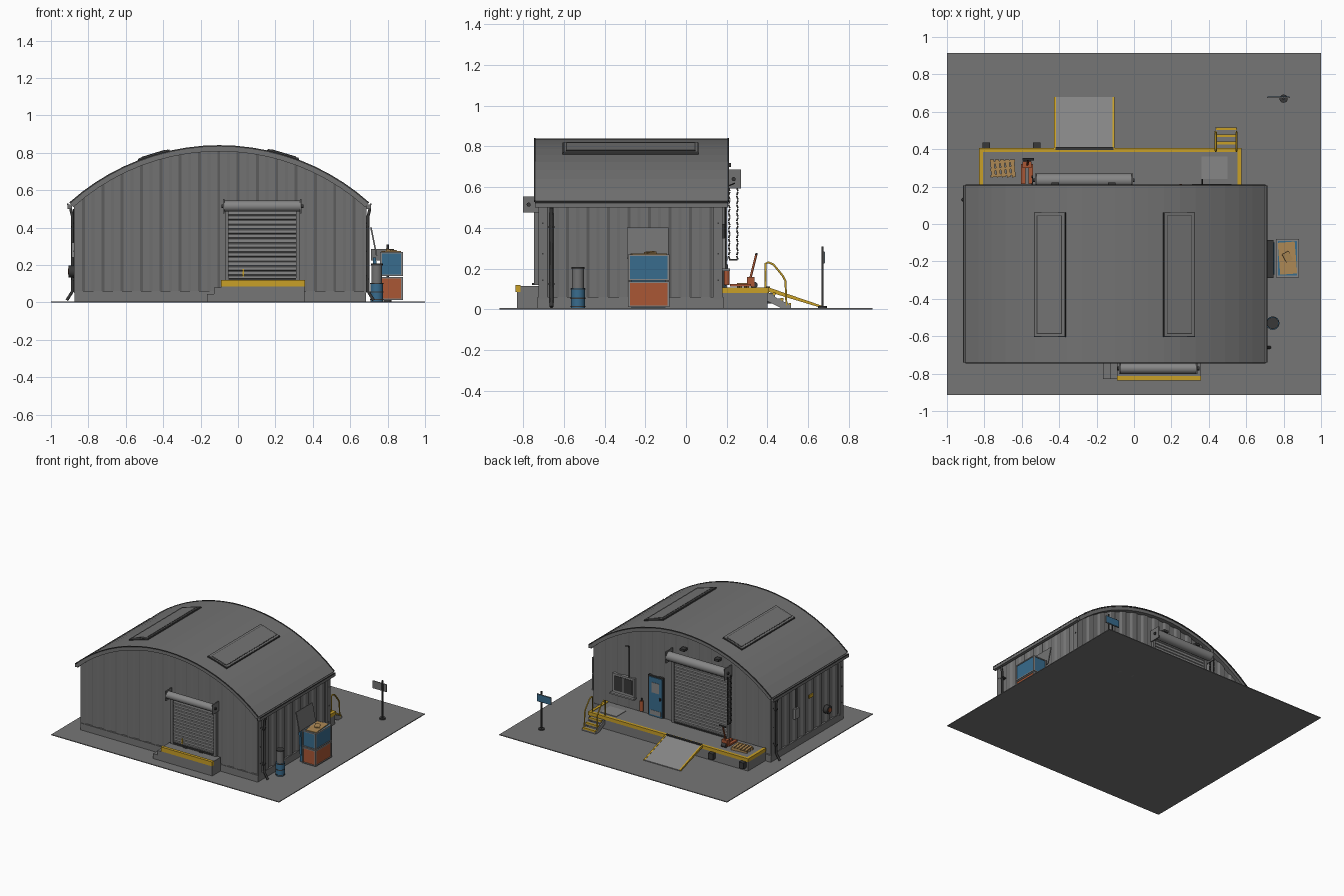
import bpy, bmesh, math
from mathutils import Matrix, Vector, Euler

if "Cube" in bpy.data.objects:
    bpy.data.objects.remove(bpy.data.objects["Cube"])


def colour(name, r, g, b):
    mat = bpy.data.materials.new(name)
    mat.use_nodes = True
    mat.diffuse_color = (r, g, b, 1)
    mat.node_tree.nodes["Principled BSDF"].inputs["Base Color"].default_value = (r, g, b, 1)
    return mat


concrete = colour("concrete grey", .18, .18, .18)
sheet = colour("sheet metal grey", .17, .17, .17)
steel = colour("light steel grey", .24, .24, .24)
dark = colour("dark grey", .04, .04, .04)
yellow = colour("safety yellow", .58, .35, .02)
blue = colour("blue paint", .04, .15, .27)
orange = colour("orange red paint", .4, .095, .035)
tan = colour("cardboard tan", .42, .25, .09)


def finish(name, bm, mat, smooth=False):
    mesh = bpy.data.meshes.new(name)
    bm.to_mesh(mesh)
    bm.free()
    mesh.materials.append(mat)
    for face in mesh.polygons:
        face.use_smooth = smooth and len(face.vertices) == 4
    obj = bpy.data.objects.new(name, mesh)
    bpy.context.scene.collection.objects.link(obj)
    return obj


def box(name, low, high, mat, turn=(0, 0, 0)):
    low, high = Vector(low), Vector(high)
    bm = bmesh.new()
    place = Matrix.LocRotScale((low + high) / 2, Euler(turn), high - low)
    bmesh.ops.create_cube(bm, size=1, matrix=place)
    return finish(name, bm, mat)


def rod(name, start, end, radius, mat, sides=16):
    start, end = Vector(start), Vector(end)
    along = end - start
    place = Matrix.Translation((start + end) / 2) @ along.to_track_quat("Z", "Y").to_matrix().to_4x4()
    bm = bmesh.new()
    bmesh.ops.create_cone(bm, cap_ends=True, segments=sides, radius1=radius, radius2=radius,
                          depth=along.length, matrix=place)
    return finish(name, bm, mat, smooth=True)


def tube(name, path, radius, mat):
    curve = bpy.data.curves.new(name, "CURVE")
    curve.dimensions = "3D"
    curve.bevel_depth = radius
    curve.bevel_resolution = 1
    curve.use_fill_caps = True
    spline = curve.splines.new("POLY")
    spline.points.add(len(path) - 1)
    for point, spot in zip(spline.points, path):
        point.co = (*spot, 1)
    curve.materials.append(mat)
    obj = bpy.data.objects.new(name, curve)
    bpy.context.scene.collection.objects.link(obj)


def prism(name, outline, axis, start, end, mat):
    """Extrude a flat outline (side, height) along x or y."""
    bm = bmesh.new()
    spot = lambda a, b, t: (t, a, b) if axis == "x" else (a, t, b)
    near, far = [[bm.verts.new(spot(a, b, t)) for a, b in outline] for t in (start, end)]
    bm.faces.new(near)
    bm.faces.new(far)
    for i in range(len(near)):
        bm.faces.new((near[i - 1], near[i], far[i], far[i - 1]))
    bmesh.ops.recalc_face_normals(bm, faces=bm.faces)
    return finish(name, bm, mat)


# Building limits and roof arc
left, right, front, back = -.87, .68, -.725, .18
middle, radius, crown = -.1, 1.2, .838
sweep = math.asin(.8 / radius)


def arc(x, r=radius):
    return crown - radius + math.sqrt(r * r - (x - middle) ** 2)


def ribbed_wall(name, start, end, top):
    start, end = Vector(start), Vector(end)
    along = (end - start).normalized()
    out = Vector((along.y, -along.x))
    bm = bmesh.new()
    pitch = (end - start).length / round((end - start).length / .1)
    columns = []
    for rib in range(round((end - start).length / pitch)):
        for shift, depth in ((0, 0), (.35, 0), (.5, -.01), (.85, -.01)):
            p = start + along * pitch * (rib + shift) + out * depth
            columns.append(p)
    columns.append(end)
    pairs = [(bm.verts.new((*p, .05)), bm.verts.new((*p, top(p.x)))) for p in columns]
    for (a, b), (c, d) in zip(pairs, pairs[1:]):
        bm.faces.new((a, c, d, b))
    finish(name, bm, sheet)


# Ground, plinth and walls
box("ground_slab", (-1, -.915, 0), (1, .915, .006), concrete)
box("plinth", (left - .004, front - .004, .004), (right + .004, back + .004, .06), concrete)
gable = lambda x: arc(x, radius - .015)
eave = lambda x: .525
ribbed_wall("front_wall", (left, front), (right, front), gable)
ribbed_wall("right_wall", (right, front), (right, back), eave)
ribbed_wall("back_wall", (right, back), (left, back), gable)
ribbed_wall("left_wall", (left, back), (left, front), eave)
for x in (left, right):
    for y, inward in ((front, .045), (back, -.045)):
        low, high = sorted((y, y + inward))
        box("corner_trim", (x - .006, low, .05), (x + .006, high, .52), sheet)
        for z in (.14, .27, .42):
            box("trim_bolt", (x - .009, y + inward / 2 - .004, z), (x + .009, y + inward / 2 + .004, z + .008), dark)

# Arched roof with gutters and rooflights
steps = [sweep * (i / 10 - 1) for i in range(21)]
ring = lambda r, angles: [(middle + r * math.sin(a), crown - radius + r * math.cos(a)) for a in angles]
prism("roof", ring(radius, steps) + ring(radius - .03, steps[::-1]), "y", -.742, .207, sheet)
for y in (-.747, .204):
    prism("roof_edge_trim", ring(radius + .003, steps) + ring(radius - .005, steps[::-1]), "y", y, y + .008, dark)
for side in (-1, 1):
    x = middle + side * .8
    box("gutter", (x - .012, -.74, .5), (x + .012, .205, .524), sheet)
    box("gutter_lip", (x + side * .009 - .004, -.74, .52), (x + side * .009 + .004, .205, .528), dark)
for x in (-.45, .24):
    tilt = math.asin((x - middle) / radius)
    z = arc(x)
    for name, half, y0, y1, lift, mat in (("rooflight_frame", .088, -.605, .062, .006, dark),
                                         ("rooflight_curb", .084, -.6, .058, .009, sheet),
                                         ("rooflight_seam", .07, -.588, .046, .0105, dark),
                                         ("rooflight_panel", .066, -.584, .042, .012, sheet)):
        box(name, (x - half, y0, z - lift), (x + half, y1, z + lift), mat, (0, tilt, 0))


def roller_door(name, x0, x1, wall, out, low, high, drum_r):
    """Slatted shutter, guides, drum and end brackets; out is the facing sign."""
    slats = []
    count = round((high - low) / .025)
    for i in range(count):
        z = low + (high - low) * i / count
        slats += [(wall + out * .006, z), (wall + out * .012, z + .004), (wall + out * .012, z + .021)]
    prism(name + "_slats", slats + [(wall + out * .006, high), (wall - out * .01, high), (wall - out * .01, low)],
          "x", x0, x1, steel)
    near, far = sorted((wall, wall + out * .022))
    for x in (x0, x1):
        box(name + "_guide", (x - .01, near, low), (x + .01, far, high), sheet)
    box(name + "_bottom_bar", (x0, near, low), (x1, far, low + .012), dark)
    y = wall + out * (drum_r + .018)
    rod(name + "_drum", (x0 - .015, y, high), (x1 + .015, y, high), drum_r, steel)
    near, far = sorted((wall, y + out * drum_r))
    for x in (x0 - .015, x1 + .015):
        box(name + "_bracket", (x - .004, near, high - drum_r - .01), (x + .004, far, high + drum_r + .01), sheet)
        rod(name + "_axle", (x - .014, y, high), (x + .014, y, high), .01, dark)


roller_door("front_shutter", -.06, .32, front, -1, .12, .515, .029)
roller_door("back_shutter", -.51, -.025, back, 1, .1, .64, .036)
for x in (.06, .2):
    box("shutter_stop", (x - .015, -.755, .12), (x + .015, -.735, .13), dark)
box("shutter_handle", (.025, -.742, .14), (.031, -.736, .18), yellow)

# Front dock and steps
box("front_dock", (-.09, -.83, 0), (.355, front, .115), concrete)
box("front_dock_edge", (-.092, -.836, .085), (.357, -.812, .12), yellow)
box("front_step_low", (-.165, -.83, 0), (-.09, front, .045), concrete)
box("front_step_high", (-.128, -.83, 0), (-.09, front, .08), concrete)

# Back loading dock
box("back_dock", (-.825, back, 0), (.57, .4, .103), concrete)
box("dock_edge_long", (-.83, .385, .08), (.575, .407, .107), yellow)
for x in (-.83, .553):
    box("dock_edge_end", (x, back, .08), (x + .022, .39, .107), yellow)
for x in (-.79, -.52):
    box("dock_bumper", (x - .02, .4, .03), (x + .02, .435, .078), dark)
box("floor_plate", (.36, .24, .1), (.5, .36, .107), steel)
prism("ramp", [(.4, .108), (.68, .012), (.68, .004), (.4, .09)], "x", -.425, -.107, steel)
for x in (-.428, -.116):
    prism("ramp_edge", [(.4, .11), (.68, .014), (.68, .003), (.4, .088)], "x", x, x + .012, yellow)
box("ramp_hinge", (-.42, .395, .1), (-.11, .412, .112), dark)

# Stairs with handrails
for i in range(3):
    y, z = .4 + i * .038, .08 - i * .026
    box("stair_tread", (.44, y, z - .022), (.545, y + .038, z), concrete)
    box("stair_nosing", (.438, y + .026, z - .01), (.547, y + .04, z + .003), yellow)
for x in (.437, .548):
    prism("stair_stringer", [(.4, .08), (.515, .02), (.515, 0), (.48, 0), (.4, .04)], "x", x - .004, x + .004, steel)
    tube("handrail", [(x, .39, .1), (x, .39, .225), (x, .405, .232), (x, .43, .22),
                      (x, .475, .165), (x, .488, .14), (x, .493, .02)], .0055, yellow)

# Back door, window and wall fittings
box("door_frame", (.065, back - .01, .1), (.2, back + .008, .42), dark)
box("door_leaf", (.075, back, .103), (.19, back + .014, .41), blue)
box("door_glass", (.1, back, .29), (.165, back + .017, .37), steel)
box("door_kickplate", (.085, back, .115), (.18, back + .016, .15), steel)
box("door_handle", (.085, back, .24), (.095, back + .024, .26), dark)
box("window_frame", (.32, back - .01, .2), (.51, back + .014, .35), steel)
for x in (.335, .42):
    box("window_pane", (x, back, .22), (x + .075, back + .017, .335), dark)
box("window_sill", (.31, back, .19), (.52, back + .035, .202), steel)
tube("wall_conduit", [(.365, .193, .35), (.365, .193, .6), (.365, .24, .62)], .004, dark)
rod("extinguisher", (.25, .2, .12), (.25, .2, .2), .014, orange)
rod("extinguisher_valve", (.25, .2, .2), (.25, .2, .22), .006, dark)
for x in (-.42, -.12):
    box("door_lamp", (x - .02, back, .7), (x + .02, .222, .718), dark)
for y in (.212, .252):
    for i in range(18):
        z = .245 + i * .021
        box("chain_link", (-.547, y - .004, z), (-.54, y + .004, z + .018), dark, (.3 * (-1) ** i, 0, 0))
box("chain_loop", (-.546, .212, .24), (-.541, .252, .247), dark)

# Pallet and pallet truck on the dock
for i in range(5):
    x = -.765 + i * .027
    box("pallet_board", (x, .25, .122), (x + .02, .345, .13), tan, (0, 0, .1))
for y in (.262, .297, .332):
    box("pallet_bearer", (-.768, y - .006, .104), (-.636, y + .006, .122), tan, (0, 0, .1))
for x in (-.592, -.552):
    box("truck_fork", (x - .012, .215, .112), (x + .012, .32, .125), orange)
box("truck_body", (-.595, .3, .112), (-.548, .335, .16), orange)
rod("truck_wheels", (-.59, .335, .12), (-.553, .335, .12), .016, dark)
tube("truck_handle", [(-.57, .315, .15), (-.565, .345, .27)], .006, orange)
rod("truck_grip", (-.595, .346, .272), (-.535, .346, .272), .006, dark)

# Signpost
rod("sign_base", (.8, .67, .005), (.8, .67, .016), .022, dark)
rod("sign_post", (.8, .67, .01), (.8, .67, .31), .006, dark, 8)
box("sign_back", (.71, .673, .225), (.835, .679, .285), sheet)
box("sign_face", (.713, .679, .228), (.832, .682, .282), blue)

# Stacked bins with open lid
for name, low, high, mat in (("lower_bin", .012, .135, orange), ("upper_bin", .142, .268, blue)):
    box(name, (.765, -.28, low), (.877, -.085, high), mat)
    for y in (-.285, -.09):
        for x in (.76, .872):
            box(name + "_post", (x, y, low), (x + .01, y + .01, high), steel)
    for z in (low, high - .006):
        for x in (.76, .872):
            box(name + "_long_rail", (x, -.285, z), (x + .01, -.08, z + .008), steel)
        for y in (-.285, -.09):
            box(name + "_short_rail", (.76, y, z), (.882, y + .01, z + .008), steel)
box("cardboard_stack", (.775, -.268, .2), (.866, -.097, .274), tan, (0, 0, .08))
box("cardboard_flap", (.8, -.2, .27), (.84, -.15, .283), tan, (.1, .1, .5))
box("bin_lid", (.722, -.29, .25), (.73, -.085, .402), sheet, (0, -.2, 0))
box("leaning_sheet", (.728, -.27, .01), (.745, -.1, .24), blue, (0, -.06, 0))

# Drum and stacked bin
rod("blue_drum", (.742, -.53, .006), (.742, -.53, .105), .034, blue)
for z in (.012, .052, .098):
    rod("drum_hoop", (.742, -.53, z), (.742, -.53, z + .006), .036, dark)
rod("drum_bin", (.742, -.53, .105), (.742, -.53, .205), .029, sheet)
rod("drum_bin_rim", (.742, -.53, .198), (.742, -.53, .208), .032, dark)

# Downpipes, hose reel and wall boxes
for x, y, side in ((right, -.66, 1), (left, .13, -1)):
    tube("downpipe", [(x + side * .025, y, .5), (x + side * .015, y, .46), (x + side * .015, y, .06),
                      (x + side * .045, y, .012)], .009, dark)
    for z in (.12, .4):
        box("pipe_clip", (x - .02, y - .014, z), (x + .02, y + .014, z + .01), dark)
rod("hose_reel", (left - .035, -.51, .165), (left, -.51, .165), .032, dark)
rod("hose_reel_cap", (left - .04, -.51, .165), (left, -.51, .165), .016, orange)
box("warning_plate", (left - .008, -.345, .33), (left, -.295, .355), yellow)
box("meter_box", (left - .02, -.15, .24), (left, -.1, .32), steel)
tube("meter_conduit", [(left - .008, -.125, .32), (left - .008, -.125, .5)], .004, dark)
